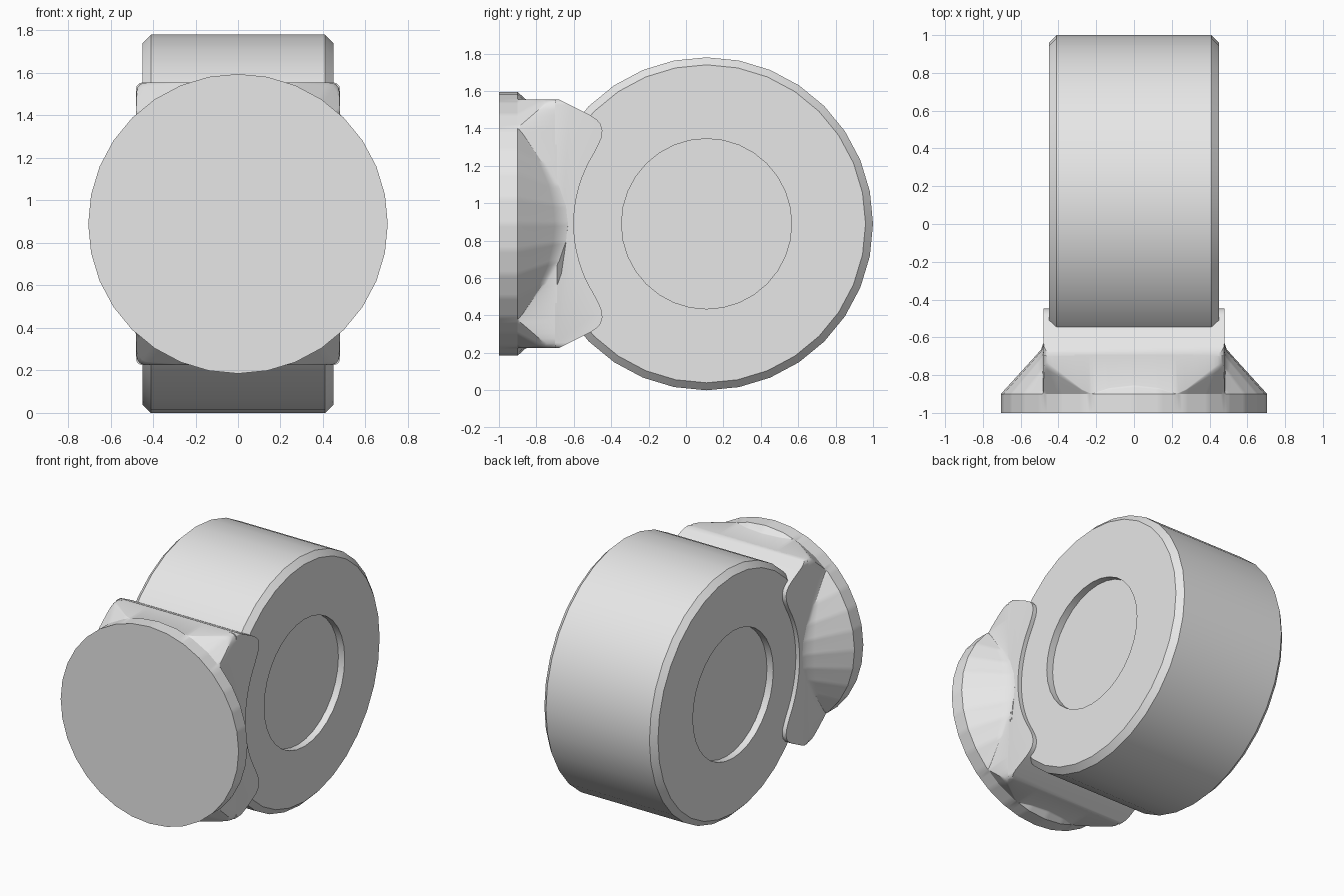
import bpy, bmesh
from math import sin, cos, pi, radians, hypot

if "Cube" in bpy.data.objects:
    bpy.data.objects.remove(bpy.data.objects["Cube"])

grey = bpy.data.materials.new("light grey")
grey.use_nodes = True
grey.diffuse_color = (0.8, 0.8, 0.8, 1)
grey.node_tree.nodes["Principled BSDF"].inputs["Base Color"].default_value = (0.8, 0.8, 0.8, 1)

MID = 0.89           # height of the shared centre line
AXLE_Y = 0.11        # wheel axis
HALF_W, HALF_H = 0.48, 0.665   # bracket block
FLANGE_R = 0.705
SIDES = 32


def loft(name, rings, round_edges=None):
    """Skin a closed solid through rings of equal length."""
    bm = bmesh.new()
    rows = [[bm.verts.new(p) for p in ring] for ring in rings]
    n = len(rows[0])
    for a, b in zip(rows, rows[1:]):
        for i in range(n):
            j = (i + 1) % n
            bm.faces.new((a[i], a[j], b[j], b[i]))
    bm.faces.new(rows[0])
    bm.faces.new(rows[-1])
    if round_edges:
        edges = [e for e in bm.edges if round_edges(e)]
        bmesh.ops.bevel(bm, geom=edges, offset=0.03, segments=3, profile=0.5, affect='EDGES')
    bmesh.ops.recalc_face_normals(bm, faces=bm.faces)
    mesh = bpy.data.meshes.new(name)
    bm.to_mesh(mesh)
    bm.free()
    mesh.materials.append(grey)
    ob = bpy.data.objects.new(name, mesh)
    bpy.context.collection.objects.link(ob)
    bpy.ops.object.select_all(action='DESELECT')
    ob.select_set(True)
    bpy.context.view_layer.objects.active = ob
    bpy.ops.object.shade_smooth_by_angle(angle=radians(30))
    return ob


# Wheel: chamfered drum with a shallow round recess on each side
half = [(0.40, 0.455), (0.45, 0.455), (0.45, 0.85), (0.41, 0.89)]
profile = half + [(-x, r) for x, r in reversed(half)]
loft("wheel", [[(x, AXLE_Y + r * cos(2 * pi * i / SIDES), MID + r * sin(2 * pi * i / SIDES))
                for i in range(SIDES)] for x, r in profile])


# Flange: round plate that flows into the rectangular bracket
def flange_point(angle, t, rise):
    c, s = cos(angle), sin(angle)
    step = 2 * pi / SIDES
    outer = FLANGE_R * cos(step / 2) / cos(angle % step - step / 2)
    inner = ((abs(c) / HALF_W) ** 30 + (abs(s) / HALF_H) ** 30) ** (-1 / 30)
    gap = outer - inner if outer > inner else (inner - outer) * 1.4
    r = outer + (inner - outer) * t
    return r * c, -0.9 + gap * rise, MID + r * s


angles = [2 * pi * i / 256 for i in range(256)]
rings = [[(x, -1, z) for x, y, z in (flange_point(a, 0, 0) for a in angles)]]
for t, rise in [(0, 0), (0.4, 0.44), (0.8, 0.88), (0.95, 1.05), (1, 1.2)]:
    rings.append([flange_point(a, t, rise) for a in angles])
rings.append([(x, max(y, -0.69), z) for x, y, z in rings[-1]])
loft("flange", rings)

# Bracket: side outline with rounded jaws and an arc clearing the axle
jaw = [(-0.70, 0.665), (-0.68, 0.665), (-0.52, 0.585), (-0.48, 0.56), (-0.457, 0.535),
       (-0.447, 0.50), (-0.452, 0.46), (-0.467, 0.425)]
arc = [(AXLE_Y - 0.71 * cos(a), 0.71 * sin(a)) for a in
       [radians(32 - 4 * i) for i in range(17)]]
outline = jaw + arc + [(y, -z) for y, z in reversed(jaw)]
loft("bracket", [[(x, y, MID + z) for y, z in outline] for x in (-HALF_W, HALF_W)],
     lambda e: abs(e.verts[0].co.x - e.verts[1].co.x) < 1e-4
     and abs(e.verts[0].co.y - e.verts[1].co.y) > 1e-4
     and all(v.co.y < -0.67 for v in e.verts))
